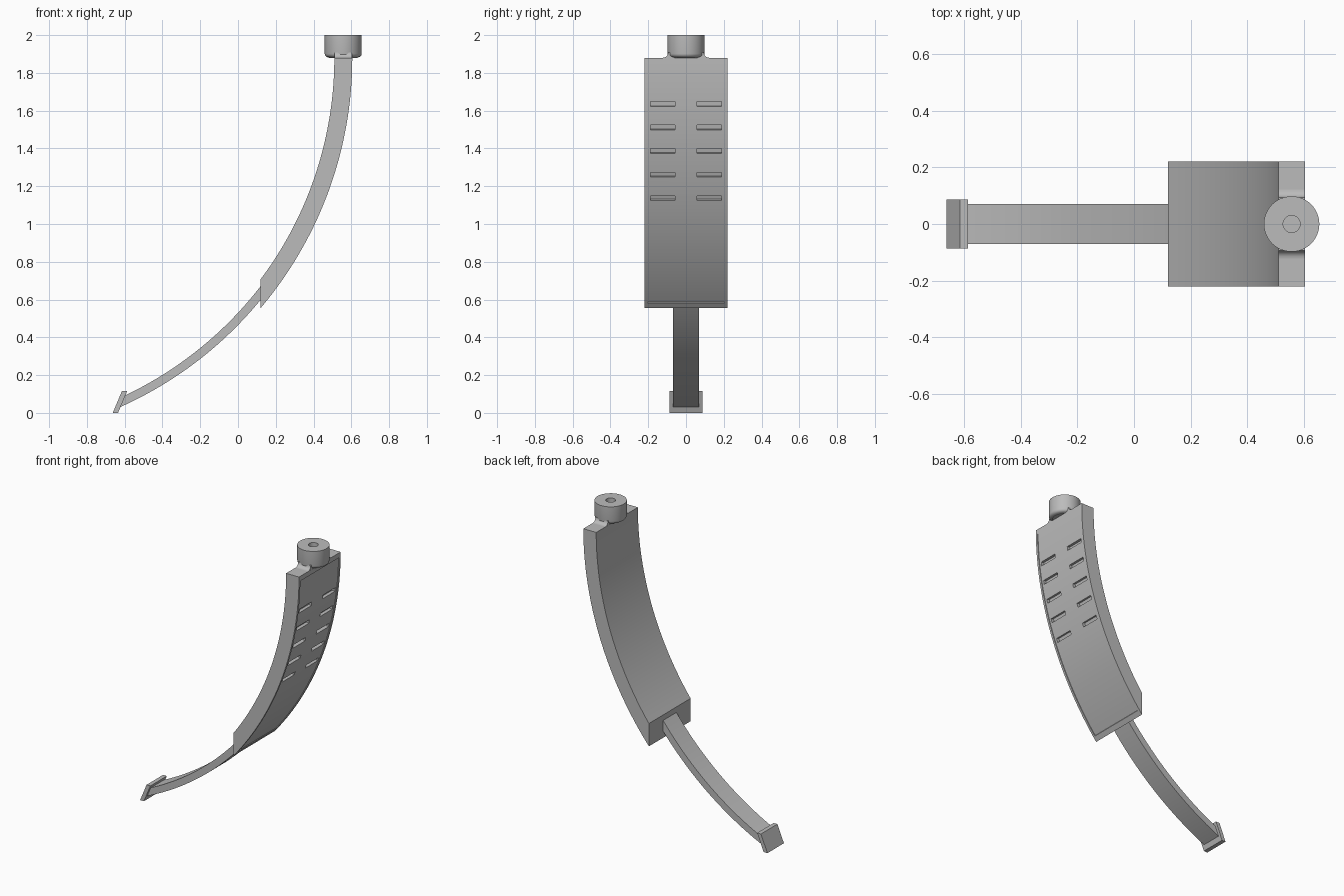
import bpy, bmesh, math
from mathutils import Matrix

if "Cube" in bpy.data.objects:
    bpy.data.objects.remove(bpy.data.objects["Cube"], do_unlink=True)

CX, CZ = -1.447, 1.88        # shared centre of all arcs
R_IN, R_OUT = 1.957, 2.052   # inner and outer faces of the body

grey = bpy.data.materials.new("plain grey")
grey.use_nodes = True
grey.diffuse_color = (0.5, 0.5, 0.5, 1)
grey.node_tree.nodes["Principled BSDF"].inputs["Base Color"].default_value = (0.5, 0.5, 0.5, 1)


def make(name, bm):
    bmesh.ops.recalc_face_normals(bm, faces=bm.faces)
    mesh = bpy.data.meshes.new(name)
    bm.to_mesh(mesh)
    bm.free()
    mesh.materials.append(grey)
    obj = bpy.data.objects.new(name, mesh)
    bpy.context.collection.objects.link(obj)
    return obj


def smooth(obj, angle=30):
    bpy.ops.object.select_all(action='DESELECT')
    obj.select_set(True)
    bpy.context.view_layer.objects.active = obj
    bpy.ops.object.shade_smooth_by_angle(angle=math.radians(angle))


def loft(name, sections):
    """Skin a row of closed point loops and cap both ends."""
    bm = bmesh.new()
    rings = [[bm.verts.new(p) for p in s] for s in sections]
    for a, b in zip(rings, rings[1:]):
        for i in range(len(a)):
            j = (i + 1) % len(a)
            bm.faces.new((a[i], a[j], b[j], b[i]))
    bm.faces.new(rings[0])
    bm.faces.new(rings[-1])
    return make(name, bm)


def band(name, inner, outer, half_width, steps=40):
    """Curved bar; inner and outer are (radius, start x, end x)."""
    def at(arc, t):
        r, x0, x1 = arc
        a0, a1 = (math.acos(min(1, (x - CX) / r)) for x in (x0, x1))
        a = a0 + (a1 - a0) * t
        return CX + r * math.cos(a), CZ - r * math.sin(a)
    sections = []
    for i in range(steps + 1):
        (xi, zi), (xo, zo) = at(inner, i / steps), at(outer, i / steps)
        w = half_width
        sections.append([(xi, -w, zi), (xo, -w, zo), (xo, w, zo), (xi, w, zi)])
    return loft(name, sections)


def prism(name, outline, half_width):
    return loft(name, [[(x, y, z) for x, z in outline] for y in (-half_width, half_width)])


def cut(obj, cutters):
    for c in cutters:
        c.hide_render = True
        mod = obj.modifiers.new("cut", 'BOOLEAN')
        mod.operation, mod.solver, mod.object = 'DIFFERENCE', 'EXACT', c
    graph = bpy.context.evaluated_depsgraph_get()
    mesh = bpy.data.meshes.new_from_object(obj.evaluated_get(graph))
    obj.modifiers.clear()
    obj.data = mesh
    for c in cutters:
        bpy.data.objects.remove(c, do_unlink=True)


# Curved body with a shallow sunken panel and two columns of slots
body = band("curved_body", (R_IN, 0.51, 0.12), (R_OUT, 0.605, 0.12), 0.22)
floor = R_OUT - 0.005
panel = band("panel_cutter", (floor, 0.5999, 0.14), (R_OUT + 0.05, 0.65, 0.165), 0.205)
bm = bmesh.new()
for row in range(5):
    a = math.asin((CZ - (1.635 - 0.125 * row)) / R_OUT)
    for side in (-1, 1):
        place = (Matrix.Translation((CX + R_OUT * math.cos(a), side * 0.124, CZ - R_OUT * math.sin(a)))
                 @ Matrix.Rotation(a, 4, 'Y') @ Matrix.Diagonal((0.05, 0.13, 0.026, 1)))
        bmesh.ops.create_cube(bm, size=1, matrix=place)
slots = make("slot_cutter", bm)
cut(body, [panel, slots])
smooth(body, 20)

# Narrow strap and its slanted end plate
strap = band("strap", (1.979, 0.14, -0.6), (2.024, 0.14, -0.63), 0.07)
smooth(strap)
prism("end_plate", [(-0.663, 0), (-0.635, 0), (-0.587, 0.115), (-0.615, 0.115)], 0.087)

# Round knob: lathed profile with rounded lower edge and a bore in the top
profile = [(0.076, CZ)]
profile += [(0.078 + 0.02 * math.sin(t), CZ + 0.022 - 0.02 * math.cos(t))
            for t in (math.pi / 8 * k for k in range(5))]
profile += [(0.098, 2.0), (0.03, 2.0), (0.03, 1.92)]
N = 48
knob = loft("top_knob", [[(0.557 + r * math.cos(k * math.tau / N), r * math.sin(k * math.tau / N), z)
                          for k in range(N)] for r, z in profile])
smooth(knob)

# Flared foot blending the knob into the top of the body
flare = [(0.094 + 0.028 * (1 - math.sin(t)), CZ + 0.028 * (1 - math.cos(t)))
         for t in (math.pi / 12 * k for k in range(7))]
outline = [(y, z) for y, z in flare] + [(-y, z) for y, z in reversed(flare)]
foot = loft("knob_foot", [[(x, y, z) for y, z in outline] for x in (0.511, 0.604)])
smooth(foot)
